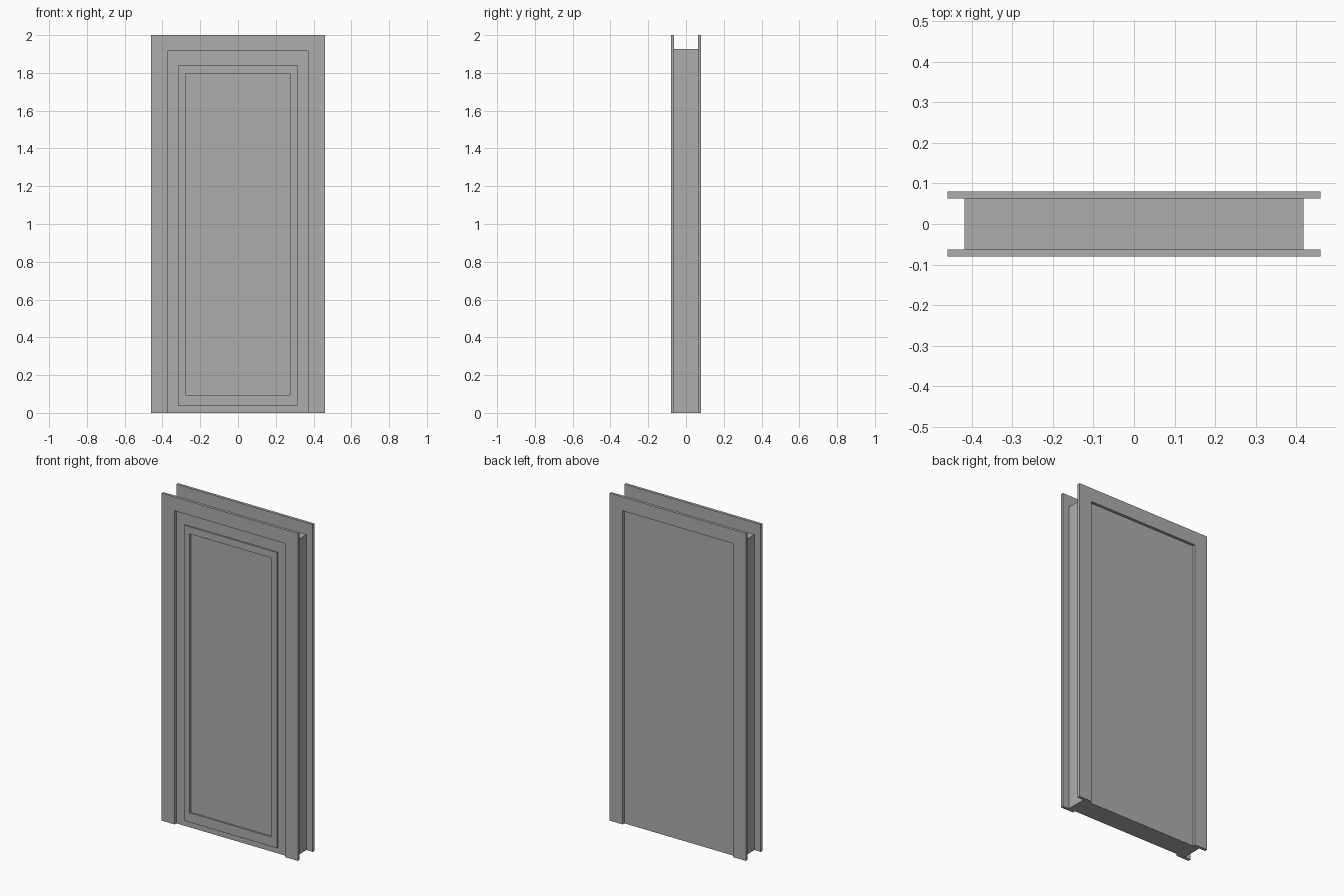
import bpy
import bmesh

cube = bpy.data.objects.get("Cube")
if cube:
    bpy.data.objects.remove(cube, do_unlink=True)

GREY = (0.42, 0.42, 0.42, 1.0)
paint = bpy.data.materials.new("grey_paint")
paint.use_nodes = True
paint.diffuse_color = GREY
paint.node_tree.nodes["Principled BSDF"].inputs["Base Color"].default_value = GREY


def extrude_outline(name, loops, y0, y1):
    """Solid between y0 and y1 from quads given as (x, z) corners."""
    bm = bmesh.new()
    for quad in loops:
        bm.faces.new([bm.verts.new((x, y0, z)) for x, z in quad])
    bmesh.ops.remove_doubles(bm, verts=bm.verts, dist=1e-5)
    out = bmesh.ops.extrude_face_region(bm, geom=bm.faces[:], use_keep_orig=True)
    moved = [g for g in out["geom"] if isinstance(g, bmesh.types.BMVert)]
    bmesh.ops.translate(bm, verts=moved, vec=(0, y1 - y0, 0))
    bmesh.ops.recalc_face_normals(bm, faces=bm.faces)
    bmesh.ops.dissolve_limit(bm, angle_limit=0.01, verts=bm.verts, edges=bm.edges)
    mesh = bpy.data.meshes.new(name)
    bm.to_mesh(mesh)
    bm.free()
    mesh.materials.append(paint)
    obj = bpy.data.objects.new(name, mesh)
    bpy.context.collection.objects.link(obj)
    return obj


def corners(half, z0, z1):
    return [(-half, z0), (half, z0), (half, z1), (-half, z1)]


def ring(outer, inner, sides):
    """Mitred quads between two rectangles, for the listed sides."""
    return [(outer[i], outer[(i + 1) % 4], inner[(i + 1) % 4], inner[i])
            for i in sides]


CORE_Y, TRIM_Y, MOULD_Y = 0.063, 0.08, 0.073

# Door slab together with its jamb
extrude_outline("door_core", [corners(0.418, 0, 1.927)], -CORE_Y, CORE_Y)

# Casing on both faces, open at the floor
casing = ring(corners(0.46, 0, 2.0), corners(0.373, 0, 1.915), (1, 2, 3))
for side, name in ((-1, "front_casing"), (1, "back_casing")):
    extrude_outline(name, casing, side * CORE_Y, side * TRIM_Y)

# Raised rectangular moulding on the front
moulding = ring(corners(0.315, 0.036, 1.841), corners(0.275, 0.094, 1.798), range(4))
extrude_outline("front_moulding", moulding, -CORE_Y, -MOULD_Y)
